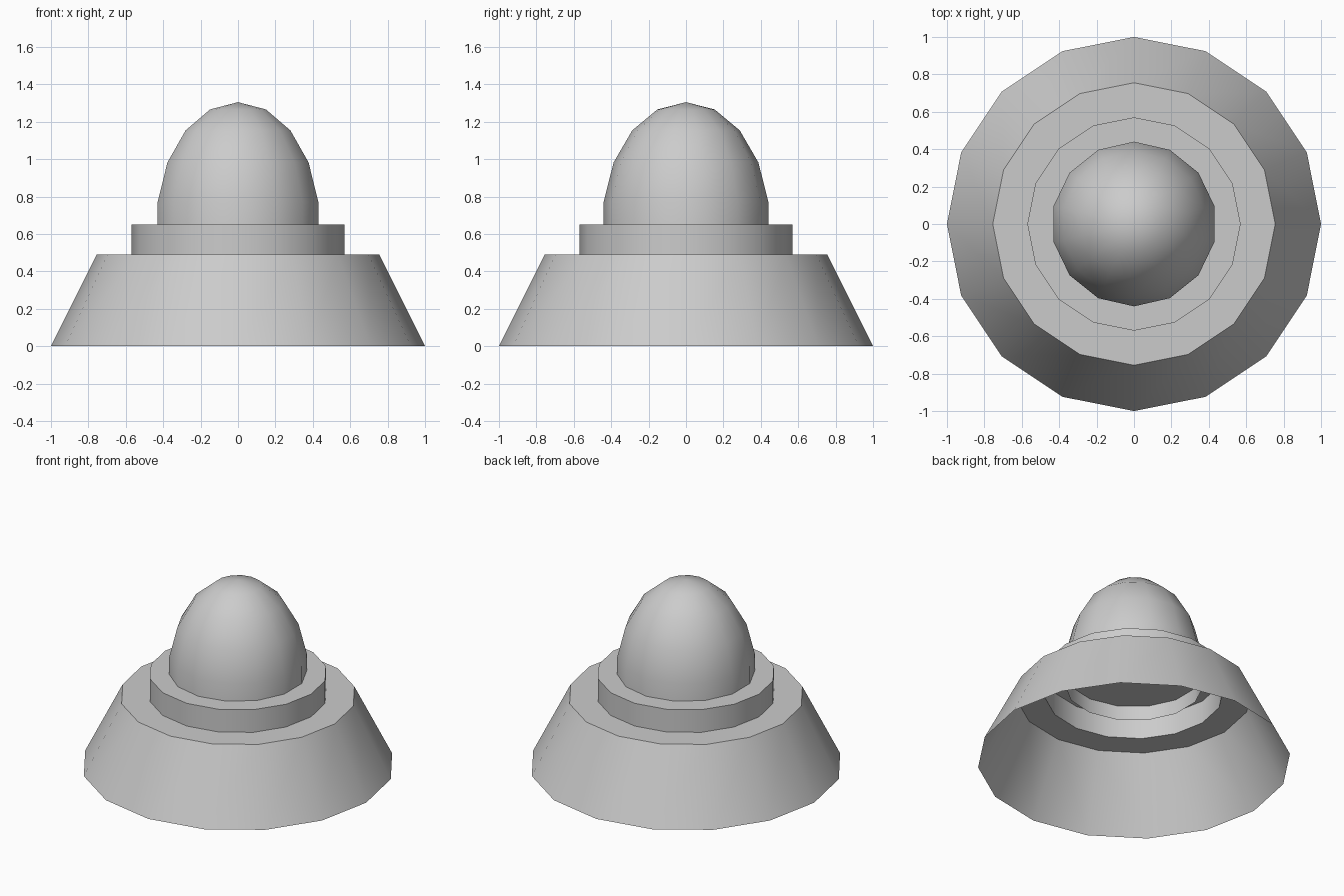
import bpy, bmesh, math

cube = bpy.data.objects.get("Cube")
if cube:
    bpy.data.objects.remove(cube)

grey = bpy.data.materials.new("plain_grey")
grey.use_nodes = True
colour = (0.6, 0.6, 0.6, 1)
grey.diffuse_color = colour
grey.node_tree.nodes["Principled BSDF"].inputs["Base Color"].default_value = colour


def lathe(name, profile, sides):
    """Turn (radius, height) points about z; a zero radius closes to a point."""
    bm = bmesh.new()
    rings = []
    for r, z in profile:
        if r == 0:
            rings.append([bm.verts.new((0, 0, z))] * sides)
            continue
        turn = [math.pi / 2 + math.tau * i / sides for i in range(sides)]
        rings.append([bm.verts.new((r * math.cos(a), r * math.sin(a), z)) for a in turn])
    for low, high in zip(rings, rings[1:]):
        for i in range(sides):
            j = (i + 1) % sides
            corners = dict.fromkeys((low[i], low[j], high[j], high[i]))
            bm.faces.new(list(corners))
    mesh = bpy.data.meshes.new(name)
    bm.to_mesh(mesh)
    bm.free()
    mesh.materials.append(grey)
    obj = bpy.data.objects.new(name, mesh)
    bpy.context.collection.objects.link(obj)
    bpy.ops.object.select_all(action="DESELECT")
    obj.select_set(True)
    bpy.context.view_layer.objects.active = obj
    bpy.ops.object.shade_smooth_by_angle(angle=math.radians(32))
    return obj


# Flared open skirt with a flat shoulder
lathe("flared_base", [(1, 0), (0.755, 0.49), (0.57, 0.49)], 16)

# Collar, closed on top and open below
lathe("collar", [(0.57, 0.49), (0.57, 0.65), (0, 0.65)], 16)

# Tall dome whose open rim hangs below the collar top
dome_profile = [(0.447 * math.cos(math.radians(a)), 0.66 + 0.645 * math.sin(math.radians(a)))
                for a in range(-10, 80, 20)]
lathe("dome", dome_profile + [(0, 1.305)], 14)
